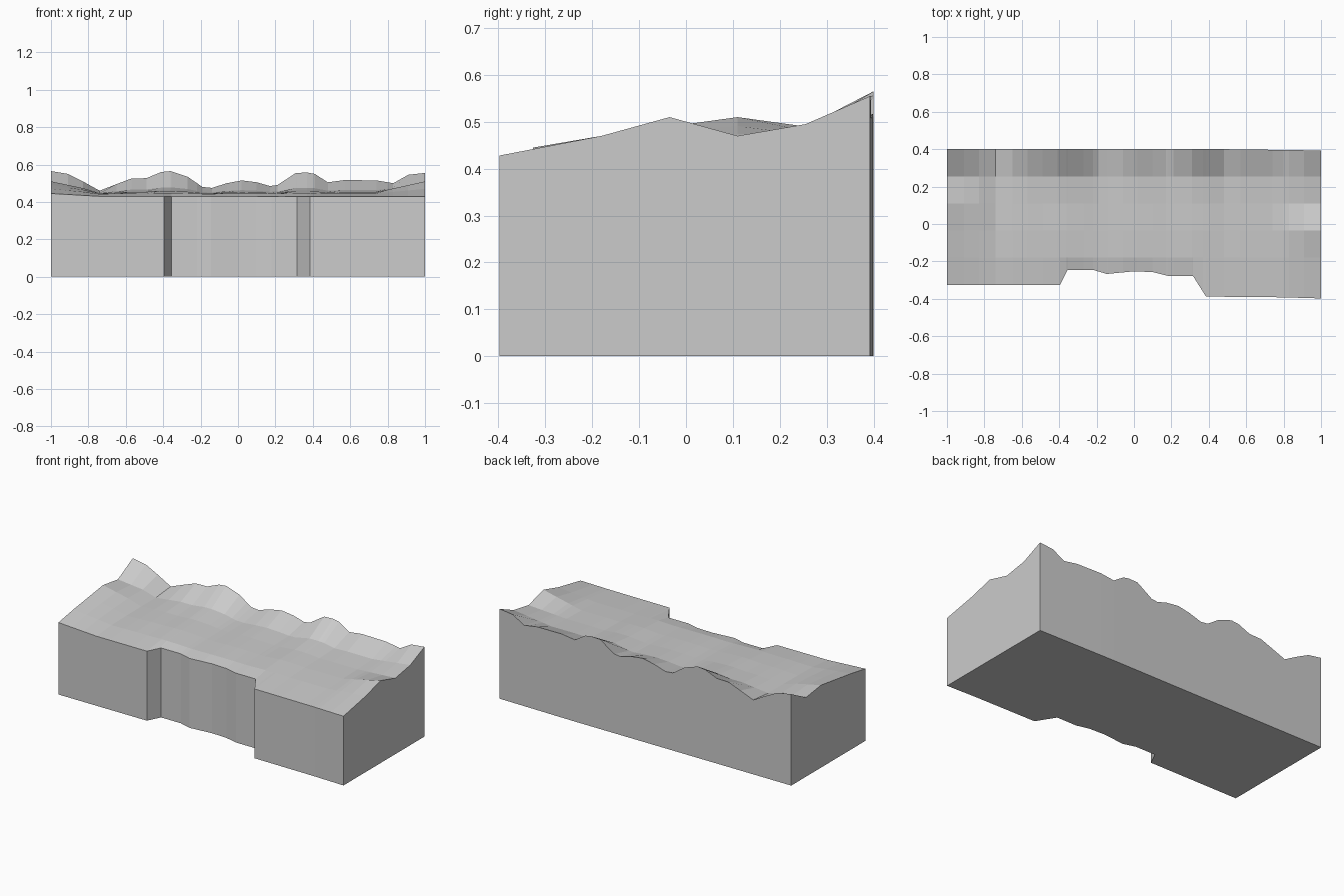
import bpy, bmesh

if "Cube" in bpy.data.objects:
    bpy.data.objects.remove(bpy.data.objects["Cube"])

# Plan outline of the front edge (x, y) and height of the back ridge (x, z)
FRONT = [(-1, -.326), (-.395, -.326), (-.355, -.245), (-.22, -.245), (-.145, -.267),
         (0, -.253), (.1, -.257), (.18, -.277), (.315, -.277), (.385, -.388), (.8, -.392), (1, -.398)]
RIDGE = [(-1, .565), (-.91, .55), (-.83, .51), (-.74, .46), (-.65, .495), (-.57, .525),
         (-.49, .527), (-.41, .56), (-.36, .565), (-.27, .535), (-.19, .48), (-.14, .475),
         (-.06, .5), (.02, .515), (.1, .505), (.17, .485), (.21, .49), (.31, .555),
         (.37, .557), (.41, .55), (.48, .505), (.57, .517), (.74, .515), (.83, .5), (.91, .545), (1, .555)]
BACK = [(-1, .4), (.5, .4), (1, .393)]

# Inner rows: y, height at left end, in the middle, at right end, share of ridge relief
ROWS = [(-.18, .47, .445, .47, .05), (-.035, .49, .452, .51, .12),
        (.11, .51, .455, .47, .15), (.255, .49, .463, .495, .3)]


def lerp(points, x):
    for (x0, v0), (x1, v1) in zip(points, points[1:]):
        if x <= x1:
            return v0 + (v1 - v0) * (x - x0) / (x1 - x0)
    return points[-1][1]


def column(x):
    ridge = lerp(RIDGE, x)
    pts = [(lerp(FRONT, x), lerp([(-1, .445), (-.74, .43), (1, .428)], x))]
    for y, left, mid, right, share in ROWS:
        z = lerp([(-1, left), (-.74, mid), (.74, mid), (1, right)], x)
        bump = share * (ridge - .515) if abs(x) < .75 else 0
        pts.append((y, z + bump))
    pts.append((lerp(BACK, x), ridge))
    return pts


# Terrain block: bumpy top, vertical walls and flat base
xs = sorted({p[0] for p in FRONT + RIDGE})
bm = bmesh.new()
top, low = [], []
for x in xs:
    pts = column(x)
    top.append([bm.verts.new((x, y, z)) for y, z in pts])
    low.append([bm.verts.new((x, y, 0)) for y, z in pts])
n = len(ROWS) + 2
for i in range(len(xs) - 1):
    for j in range(n - 1):
        bm.faces.new((top[i][j], top[i + 1][j], top[i + 1][j + 1], top[i][j + 1]))
        bm.faces.new((low[i][j], low[i][j + 1], low[i + 1][j + 1], low[i + 1][j]))
    for j in (0, n - 1):
        bm.faces.new((low[i][j], low[i + 1][j], top[i + 1][j], top[i][j]))
for i in (0, -1):
    for j in range(n - 1):
        bm.faces.new((low[i][j], low[i][j + 1], top[i][j + 1], top[i][j]))
bmesh.ops.recalc_face_normals(bm, faces=bm.faces)
mesh = bpy.data.meshes.new("terrain_block")
bm.to_mesh(mesh)
bm.free()
bpy.context.collection.objects.link(bpy.data.objects.new("terrain_block", mesh))
